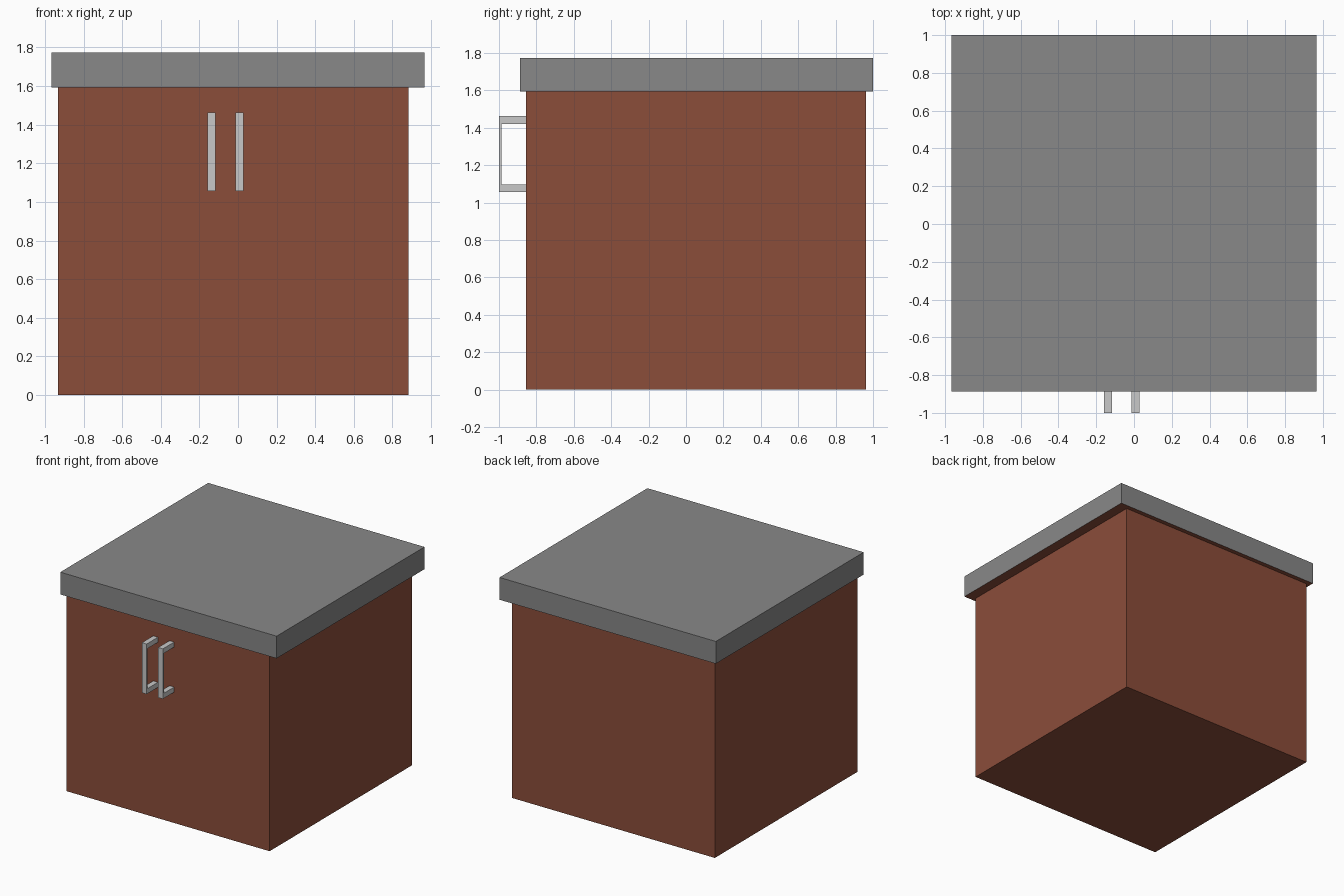
import bpy, bmesh
from mathutils import Vector

if "Cube" in bpy.data.objects:
    bpy.data.objects.remove(bpy.data.objects["Cube"])


def material(name, rgb):
    m = bpy.data.materials.new(name)
    m.diffuse_color = (*rgb, 1)
    m.use_nodes = True
    m.node_tree.nodes["Principled BSDF"].inputs["Base Color"].default_value = m.diffuse_color
    return m


BROWN = material("red_brown_wood", (0.258, 0.074, 0.042))
GREY = material("grey_worktop", (0.246, 0.246, 0.246))
SILVER = material("light_metal", (0.578, 0.578, 0.578))


def add_box(bm, lo, hi):
    lo, hi = Vector(lo), Vector(hi)
    for v in bmesh.ops.create_cube(bm, size=1)["verts"]:
        v.co = Vector((lo[i] if v.co[i] < 0 else hi[i] for i in range(3)))


def make(name, boxes, *mats):
    bm = bmesh.new()
    for lo, hi in boxes:
        add_box(bm, lo, hi)
    bm.normal_update()
    # a second material goes on the underside
    if len(mats) > 1:
        for f in bm.faces:
            f.material_index = int(f.normal.z < -0.5)
    mesh = bpy.data.meshes.new(name)
    bm.to_mesh(mesh)
    bm.free()
    for m in mats:
        mesh.materials.append(m)
    obj = bpy.data.objects.new(name, mesh)
    bpy.context.collection.objects.link(obj)
    return obj


# Cabinet body and overhanging worktop with a brown underside
make("cabinet_body", [((-0.932, -0.856, 0), (0.882, 0.963, 1.593))], BROWN)
make("worktop", [((-0.967, -0.888, 1.593), (0.967, 1.0, 1.773))], GREY, BROWN)

# Two bracket handles: thin grip bar on two standoffs
for side, x in (("left", -0.159), ("right", -0.014)):
    x2 = x + 0.042
    make(side + "_handle", [
        ((x, -1.0, 1.057), (x2, -0.986, 1.462)),
        ((x, -0.986, 1.057), (x2, -0.856, 1.098)),
        ((x, -0.986, 1.421), (x2, -0.856, 1.462)),
    ], SILVER)
